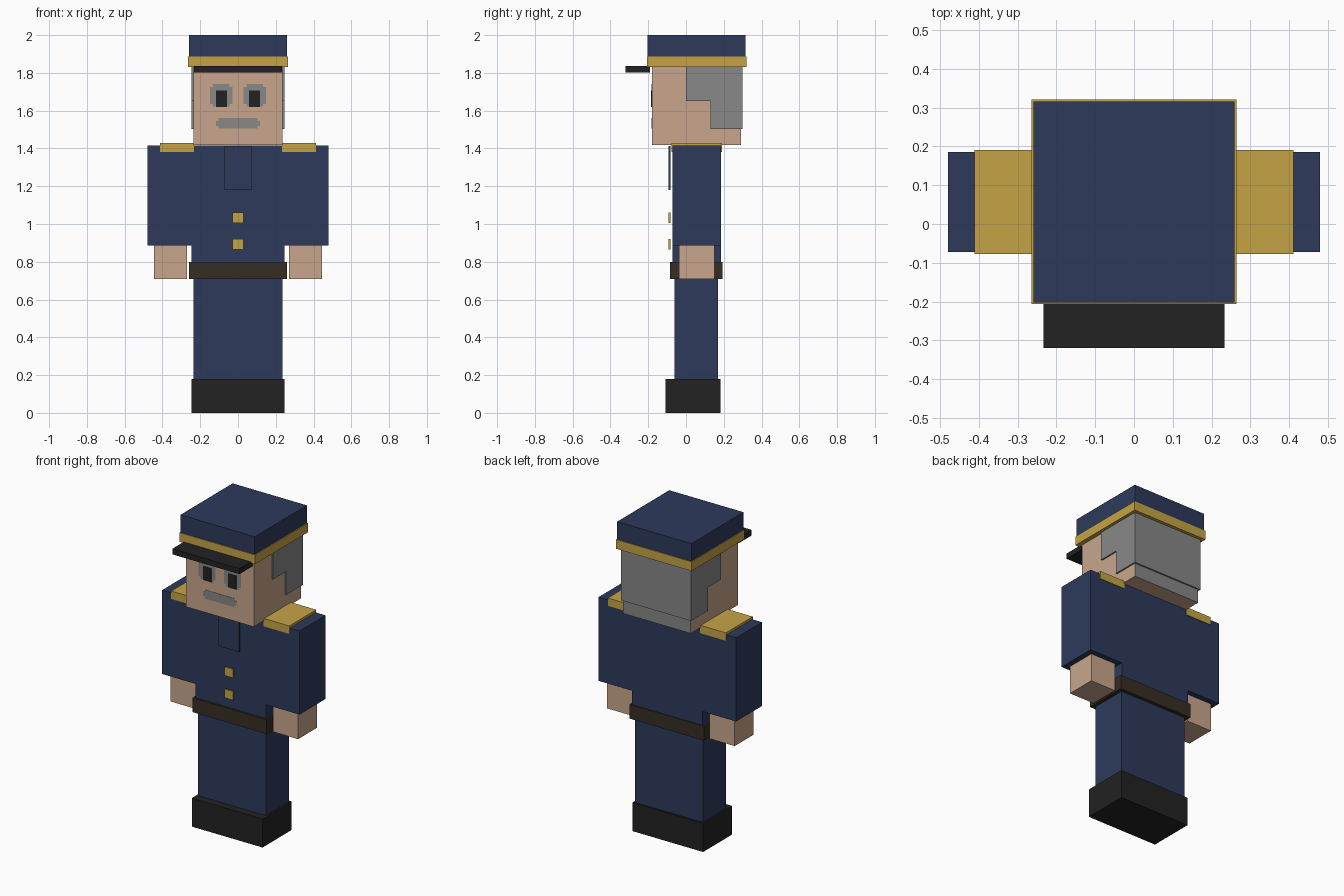
import bpy, bmesh

if "Cube" in bpy.data.objects:
    bpy.data.objects.remove(bpy.data.objects["Cube"])


def material(name, rgb):
    # sRGB 0-255 to linear
    lin = [((c / 255 + 0.055) / 1.055) ** 2.4 for c in rgb]
    mat = bpy.data.materials.new(name)
    mat.use_nodes = True
    mat.diffuse_color = (*lin, 1)
    bsdf = mat.node_tree.nodes["Principled BSDF"]
    bsdf.inputs["Base Color"].default_value = (*lin, 1)
    bsdf.inputs["Roughness"].default_value = 0.9
    return mat


navy = material("navy cloth", (45, 58, 91))
gold = material("gold trim", (197, 164, 70))
skin = material("skin", (200, 166, 140))
grey = material("grey hair", (136, 136, 136))
black = material("black leather", (34, 34, 34))
brown = material("brown belt", (54, 45, 35))


def prism(name, mat, outline, axis, low, high):
    """Extrude a 2D outline along x or y between low and high."""
    bm = bmesh.new()
    place = (lambda a, b: (low, a, b)) if axis == "x" else (lambda a, b: (a, low, b))
    face = bm.faces.new([bm.verts.new(place(a, b)) for a, b in outline])
    new = bmesh.ops.extrude_face_region(bm, geom=[face])["geom"]
    shift = (high - low, 0, 0) if axis == "x" else (0, high - low, 0)
    bmesh.ops.translate(bm, vec=shift, verts=[v for v in new if isinstance(v, bmesh.types.BMVert)])
    bmesh.ops.recalc_face_normals(bm, faces=bm.faces)
    mesh = bpy.data.meshes.new(name)
    bm.to_mesh(mesh)
    bm.free()
    mesh.materials.append(mat)
    obj = bpy.data.objects.new(name, mesh)
    bpy.context.collection.objects.link(obj)
    return obj


def box(name, mat, x, y, z):
    outline = [(x[0], z[0]), (x[1], z[0]), (x[1], z[1]), (x[0], z[1])]
    return prism(name, mat, outline, "y", *y)


def block(name, mat, half, y, z):
    return box(name, mat, (-half, half), y, z)


def chipped_plate(name, mat, x, z, chip, y):
    """Thin face plate with square notches at its corners."""
    (a, b), (c, d) = x, z
    outline = [(a + chip, c), (b - chip, c), (b - chip, c + chip), (b, c + chip),
               (b, d - chip), (b - chip, d - chip), (b - chip, d), (a + chip, d),
               (a + chip, d - chip), (a, d - chip), (a, c + chip), (a + chip, c + chip)]
    return prism(name, mat, outline, "y", *y)


# Lower body
block("shoes", black, 0.247, (-0.108, 0.182), (0, 0.18))
block("trousers", navy, 0.236, (-0.06, 0.17), (0.18, 0.72))
block("belt", brown, 0.259, (-0.084, 0.192), (0.71, 0.80))

# Jacket: waist, then chest and sleeves in one T-shaped outline
waist, arm, hem, cuff, top = 0.247, 0.48, 0.79, 0.887, 1.415
jacket = [(-waist, hem), (waist, hem), (waist, cuff), (arm, cuff),
          (arm, top), (-arm, top), (-arm, cuff), (-waist, cuff)]
prism("jacket", navy, jacket, "y", -0.072, 0.186)
block("jacket_placket", navy, 0.072, (-0.092, -0.083), (1.18, 1.412))
for i, z in enumerate((0.865, 1.005)):
    block(f"button_{i + 1}", gold, 0.03, (-0.092, -0.083), (z, z + 0.055))

# Head with the hair colour on its back face
head = block("head", skin, 0.236, (-0.18, 0.29), (1.417, 1.84))
head.data.materials.append(grey)
for poly in head.data.polygons:
    poly.material_index = 1 if poly.normal.y > 0.9 else 0

# Hair with stepped sideburns
sideburn = [(0, 1.65), (0.13, 1.65), (0.13, 1.502), (0.3, 1.502), (0.3, 1.84), (0, 1.84)]
prism("hair", grey, sideburn, "x", -0.245, 0.245)
chipped_plate("moustache", grey, (-0.117, 0.117), (1.505, 1.56), 0.014, (-0.182, -0.178))

# Mirrored parts
for side, s in (("left", 1), ("right", -1)):
    def span(a, b):
        return tuple(sorted((s * a, s * b)))

    box(f"{side}_hand", skin, span(0.27, 0.446), (-0.038, 0.152), (0.71, 0.89))
    box(f"{side}_epaulette", gold, span(0.232, 0.412), (-0.077, 0.191), (1.38, 1.43))
    chipped_plate(f"{side}_eye", grey, span(0.03, 0.147), (1.622, 1.74), 0.014, (-0.182, -0.178))
    box(f"{side}_pupil", black, span(0.058, 0.116), (-0.184, -0.178), (1.62, 1.708))

# Cap
block("cap_visor", black, 0.234, (-0.32, -0.19), (1.802, 1.837))
block("cap_band", gold, 0.264, (-0.207, 0.321), (1.83, 1.888))
block("cap_crown", navy, 0.259, (-0.203, 0.316), (1.88, 2.0))
